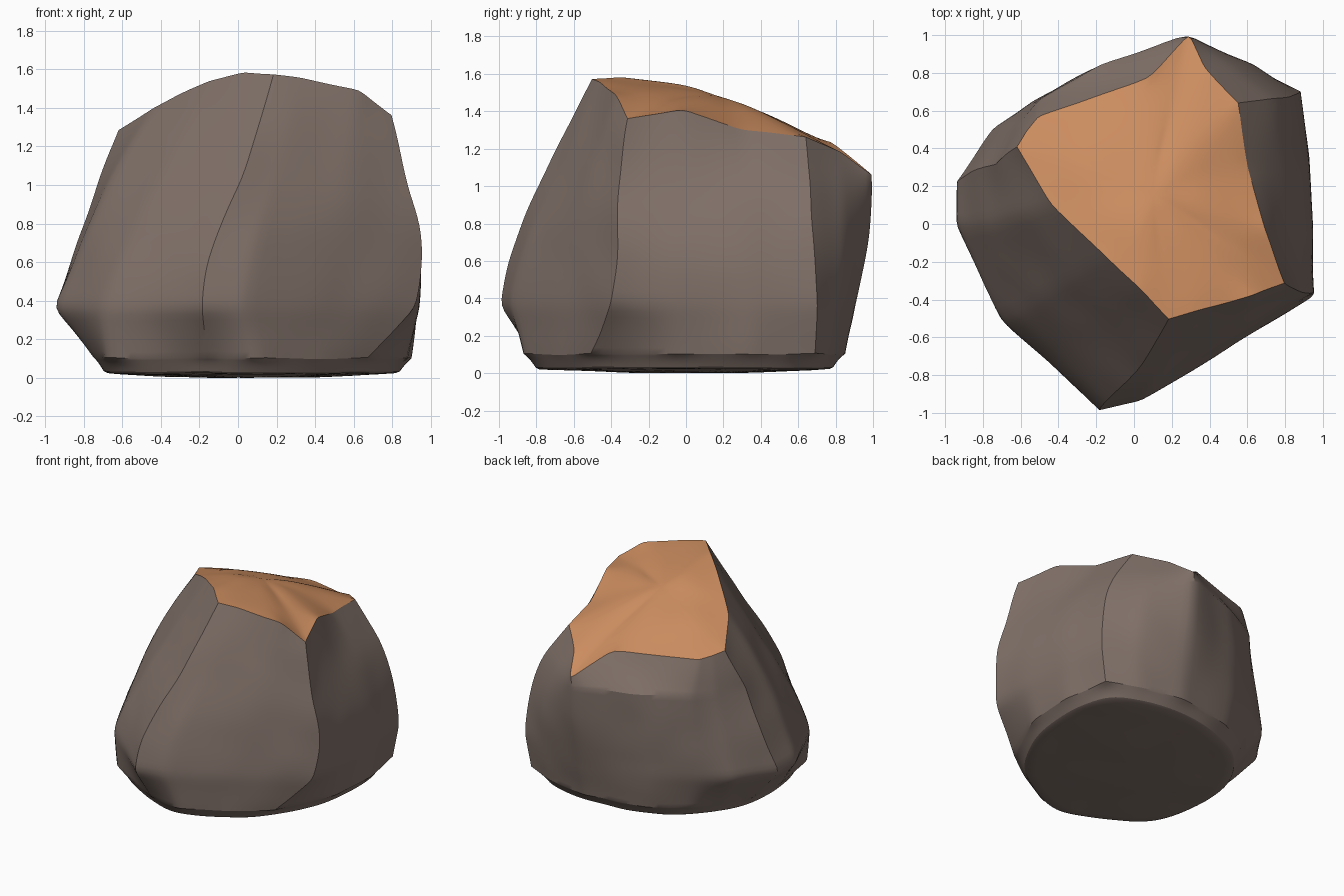
import bpy
import bmesh
import math
from mathutils import Vector, noise

cube = bpy.data.objects.get("Cube")
if cube:
    bpy.data.objects.remove(cube, do_unlink=True)


def make_material(name, color):
    material = bpy.data.materials.new(name)
    material.use_nodes = True
    material.diffuse_color = color
    shader = material.node_tree.nodes["Principled BSDF"]
    shader.inputs["Base Color"].default_value = color
    shader.inputs["Roughness"].default_value = 0.9
    return material


stone = make_material("brown grey stone", (0.225, 0.17, 0.145, 1))
clay = make_material("orange clay", (0.6, 0.265, 0.115, 1))

# Outlines of the boulder, each starting at the front ridge and running
# counterclockwise: front, right corner, back corner, left side
foot = [(-.16, -.83), (.1, -.87), (.42, -.69), (.67, -.51), (.88, -.05), (.9, .35),
        (.84, .69), (.6, .79), (.26, .86), (-.2, .77), (-.47, .6), (-.61, .42),
        (-.72, .22), (-.75, -.08), (-.68, -.52), (-.42, -.68)]
low = [(-.19, -.99), (.04, -.94), (.48, -.67), (.92, -.4), (.94, -.05), (.93, .35),
       (.88, .7), (.64, .82), (.28, .91), (-.24, .8), (-.55, .64), (-.76, .5),
       (-.95, .22), (-.95, 0), (-.71, -.51), (-.43, -.76)]
middle = [(-.16, -.94), (.07, -.88), (.52, -.63), (.98, -.36), (.96, -.02), (.92, .35),
          (.87, .69), (.65, .85), (.29, .99), (-.22, .82), (-.52, .66), (-.69, .52),
          (-.85, .29), (-.83, -.02), (-.6, -.46), (-.37, -.7)]
upper = [(.02, -.8), (.2, -.72), (.55, -.54), (.88, -.37), (.83, 0), (.8, .33),
         (.76, .66), (.55, .84), (.29, 1), (-.18, .84), (-.5, .66), (-.62, .52),
         (-.73, .32), (-.69, .02), (-.43, -.35), (-.22, -.56)]
rim = [(.18, -.5, 1.58), (.33, -.46, 1.56), (.63, -.38, 1.5), (.8, -.31, 1.37),
       (.69, -.02, 1.42), (.6, .3, 1.31), (.55, .64, 1.27), (.37, .83, 1.19),
       (.29, 1, 1.06), (.08, .77, 1.25), (-.5, .57, 1.25), (-.57, .49, 1.27),
       (-.62, .41, 1.29), (-.44, .1, 1.41), (-.15, -.17, 1.55), (.03, -.34, 1.59)]
count = len(rim)


def at_height(outline, z):
    return [Vector((x, y, z)) for x, y in outline]


# Loft the outlines, with a narrower base and a raised inner loop on the cap
summit = Vector((.1, .15, 1.46))
base = [Vector((p.x * .94, p.y * .94, .03)) for p in at_height(foot, 0)]
edge = [Vector(p) for p in rim]
inner = [p.lerp(summit, .5) + Vector((0, 0, .05)) for p in edge]
levels = [base, at_height(foot, .11), at_height(low, .37),
          at_height(middle, .67), at_height(upper, 1), edge, inner]
rim_level = levels.index(edge)

bm = bmesh.new()
rings = [[bm.verts.new(p) for p in level] for level in levels]
for level in range(len(rings) - 1):
    bottom, top = rings[level], rings[level + 1]
    for i in range(count):
        j = (i + 1) % count
        face = bm.faces.new((bottom[i], bottom[j], top[j], top[i]))
        face.material_index = int(level >= rim_level)

# Close the cap and the underside with fans
peak = bm.verts.new(summit + Vector((0, 0, .04)))
under = bm.verts.new((0, 0, 0))
for i in range(count):
    j = (i + 1) % count
    bm.faces.new((rings[-1][i], rings[-1][j], peak)).material_index = 1
    bm.faces.new((rings[0][j], rings[0][i], under))
bmesh.ops.recalc_face_normals(bm, faces=bm.faces)

# Keep the broken ridges, the rim and the foot crisp, the rest half soft
crease = bm.edges.layers.float.new("crease_edge")


def sharpen(a, b, amount):
    bm.edges.get((a, b))[crease] = amount


front_ridge, right_ridge, back_right_ridge, left_ridge = 0, 3, 6, 12
ridges = (front_ridge, right_ridge, back_right_ridge, left_ridge)
ring_creases = {0: .7, 1: 1, 2: .45, rim_level: 1}
for i in range(count):
    for level in range(1, rim_level):
        sharpen(rings[level][i], rings[level + 1][i], 1 if i in ridges else .5)
    for level, amount in ring_creases.items():
        sharpen(rings[level][i], rings[level][(i + 1) % count], amount)

# Chamfer line along the back, from the back corner to the left ridge
back_corner = 8
shoulder = rings[rim_level - 1]
for i in range(back_corner, left_ridge):
    sharpen(shoulder[i], shoulder[i + 1], 1)

mesh = bpy.data.meshes.new("boulder")
bm.to_mesh(mesh)
bm.free()
mesh.materials.append(stone)
mesh.materials.append(clay)
boulder = bpy.data.objects.new("boulder", mesh)
bpy.context.collection.objects.link(boulder)
bpy.context.view_layer.objects.active = boulder
boulder.select_set(True)

# Round the faces between the ridges
rounding = boulder.modifiers.new("rounding", "SUBSURF")
rounding.levels = 3
bpy.ops.object.modifier_apply(modifier=rounding.name)

# Gentle weathering, then rest the boulder on the ground
for vertex in mesh.vertices:
    vertex.co += noise.noise_vector(vertex.co * 3.5) * .008
ground = min(vertex.co.z for vertex in mesh.vertices)
for vertex in mesh.vertices:
    vertex.co.z -= ground
bpy.ops.object.shade_smooth_by_angle(angle=math.radians(28))
